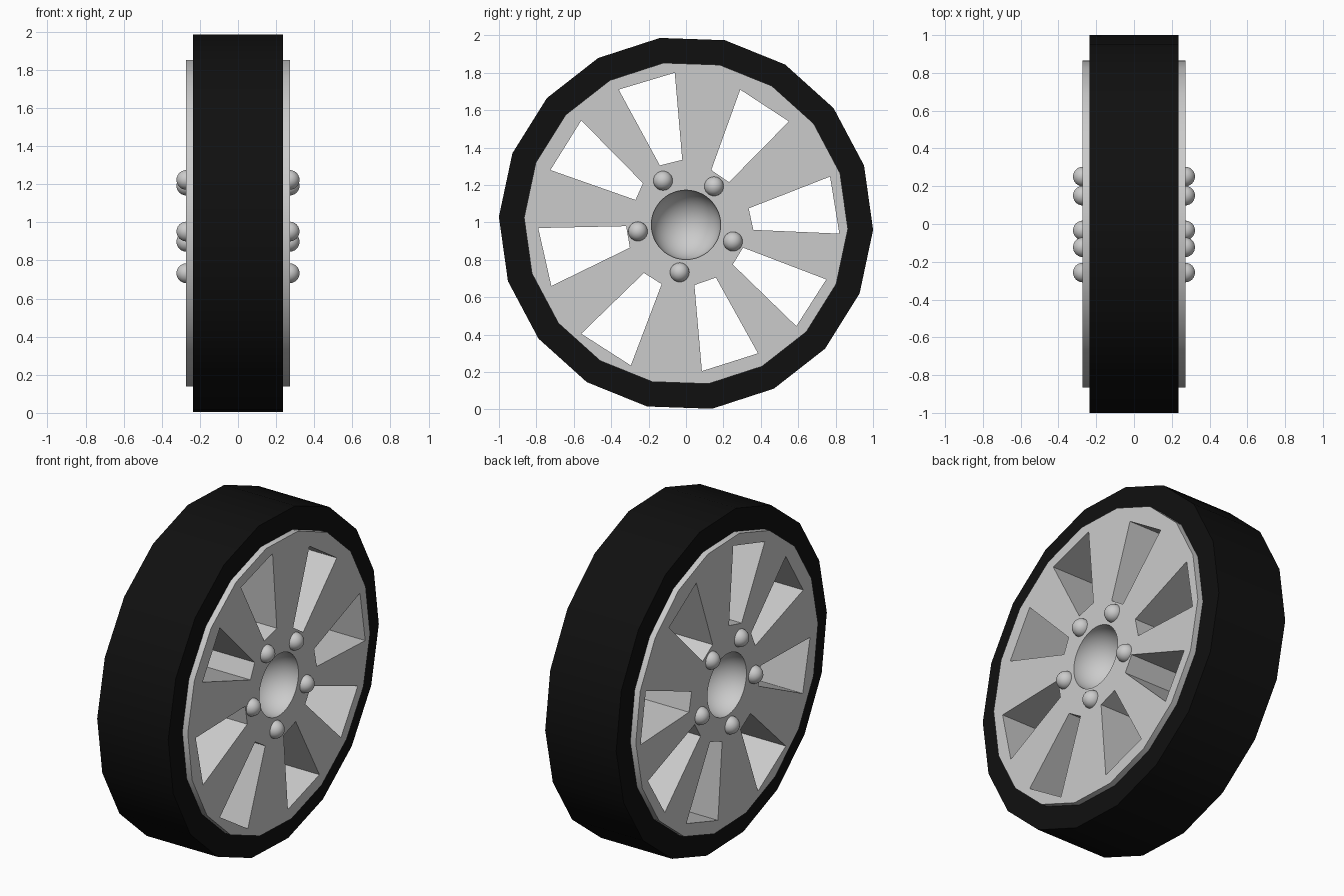
import bpy, bmesh, math
from mathutils import Matrix, Vector

if "Cube" in bpy.data.objects:
    bpy.data.objects.remove(bpy.data.objects["Cube"])

CZ = 0.995            # axle height
SIDES = 18
PHASE = math.radians(-2)
RIM_X, TYRE_X = 0.272, 0.236


def material(name, value):
    m = bpy.data.materials.new(name)
    m.diffuse_color = (value, value, value, 1)
    m.use_nodes = True
    m.node_tree.nodes["Principled BSDF"].inputs["Base Color"].default_value = m.diffuse_color
    return m


RUBBER = material("black_rubber", 0.005)
METAL = material("light_grey_metal", 0.6)


def finish(name, bm, mat):
    bmesh.ops.recalc_face_normals(bm, faces=bm.faces)
    me = bpy.data.meshes.new(name)
    bm.to_mesh(me)
    bm.free()
    ob = bpy.data.objects.new(name, me)
    bpy.context.collection.objects.link(ob)
    me.materials.append(mat)
    return ob


def smooth(ob):
    bpy.ops.object.select_all(action='DESELECT')
    ob.select_set(True)
    bpy.context.view_layer.objects.active = ob
    bpy.ops.object.shade_smooth_by_angle(angle=math.radians(30))


def ring(bm, r, x):
    step = 2 * math.pi / SIDES
    return [bm.verts.new((x, r * math.cos(PHASE + i * step),
                          CZ + r * math.sin(PHASE + i * step))) for i in range(SIDES)]


def prism(bm, points, half):
    # closed polygon in y,z pushed through the wheel along x
    a = [bm.verts.new((-half, y, z)) for y, z in points]
    b = [bm.verts.new((half, y, z)) for y, z in points]
    n = len(points)
    bm.faces.new(a)
    bm.faces.new(b[::-1])
    for i in range(n):
        j = (i + 1) % n
        bm.faces.new((a[i], b[i], b[j], a[j]))


def sphere(bm, pos, r, seg, rings):
    mat = Matrix.Translation(Vector(pos)) @ Matrix.Rotation(math.pi / 2, 4, 'Y')
    bmesh.ops.create_uvsphere(bm, u_segments=seg, v_segments=rings, radius=r, matrix=mat)


# tyre: square-section 18-sided ring
bm = bmesh.new()
loops = [ring(bm, r, x) for r, x in
         ((1.001, -TYRE_X), (1.001, TYRE_X), (0.86, TYRE_X), (0.86, -TYRE_X))]
for k in range(4):
    p, q = loops[k], loops[(k + 1) % 4]
    for i in range(SIDES):
        j = (i + 1) % SIDES
        bm.faces.new((p[i], q[i], q[j], p[j]))
smooth(finish("tyre", bm, RUBBER))

# rim: 18-sided disc
bm = bmesh.new()
step = 2 * math.pi / SIDES
prism(bm, [(0.866 * math.cos(PHASE + i * step), CZ + 0.866 * math.sin(PHASE + i * step))
           for i in range(SIDES)], RIM_X)
rim = finish("rim", bm, METAL)

# hand-cut openings between the spokes (y, z)
HOLES = [
    ((-.36, 1.71), (-.06, 1.80), (-.02, 1.335), (-.14, 1.305)),
    ((.29, 1.71), (.55, 1.54), (.23, 1.215), (.135, 1.28)),
    ((.77, 1.245), (.82, .94), (.36, .96), (.335, 1.075)),
    ((.305, .865), (.75, .695), (.59, .445), (.25, .775)),
    ((.16, .705), (.385, .30), (.085, .205), (.045, .665)),
    ((-.225, .73), (-.13, .67), (-.295, .235), (-.56, .405)),
    ((-.79, .97), (-.32, .98), (-.30, .865), (-.72, .66)),
    ((-.56, 1.545), (-.23, 1.21), (-.27, 1.12), (-.725, 1.28)),
]
bm = bmesh.new()
for h in HOLES:
    prism(bm, h, 0.5)
# round hub hollow on both sides
for s in (-1, 1):
    sphere(bm, (s * RIM_X, 0, 0.987), 0.186, 48, 23)
cutter = finish("rim_cutter", bm, METAL)
cutter.hide_render = True
mod = rim.modifiers.new("openings", 'BOOLEAN')
mod.operation = 'DIFFERENCE'
mod.solver = 'EXACT'
mod.object = cutter
bpy.context.view_layer.objects.active = rim
bpy.ops.object.modifier_apply(modifier=mod.name)
bpy.data.objects.remove(cutter)
smooth(rim)

# domed wheel nuts around the hub on both sides
bm = bmesh.new()
for y, z in ((-.123, 1.223), (.15, 1.193), (.251, .898), (-.034, .733), (-.257, .952)):
    for s in (-1, 1):
        sphere(bm, (s * 0.271, y, z), 0.052, 24, 12)
nuts = finish("wheel_nuts", bm, METAL)
smooth(nuts)
